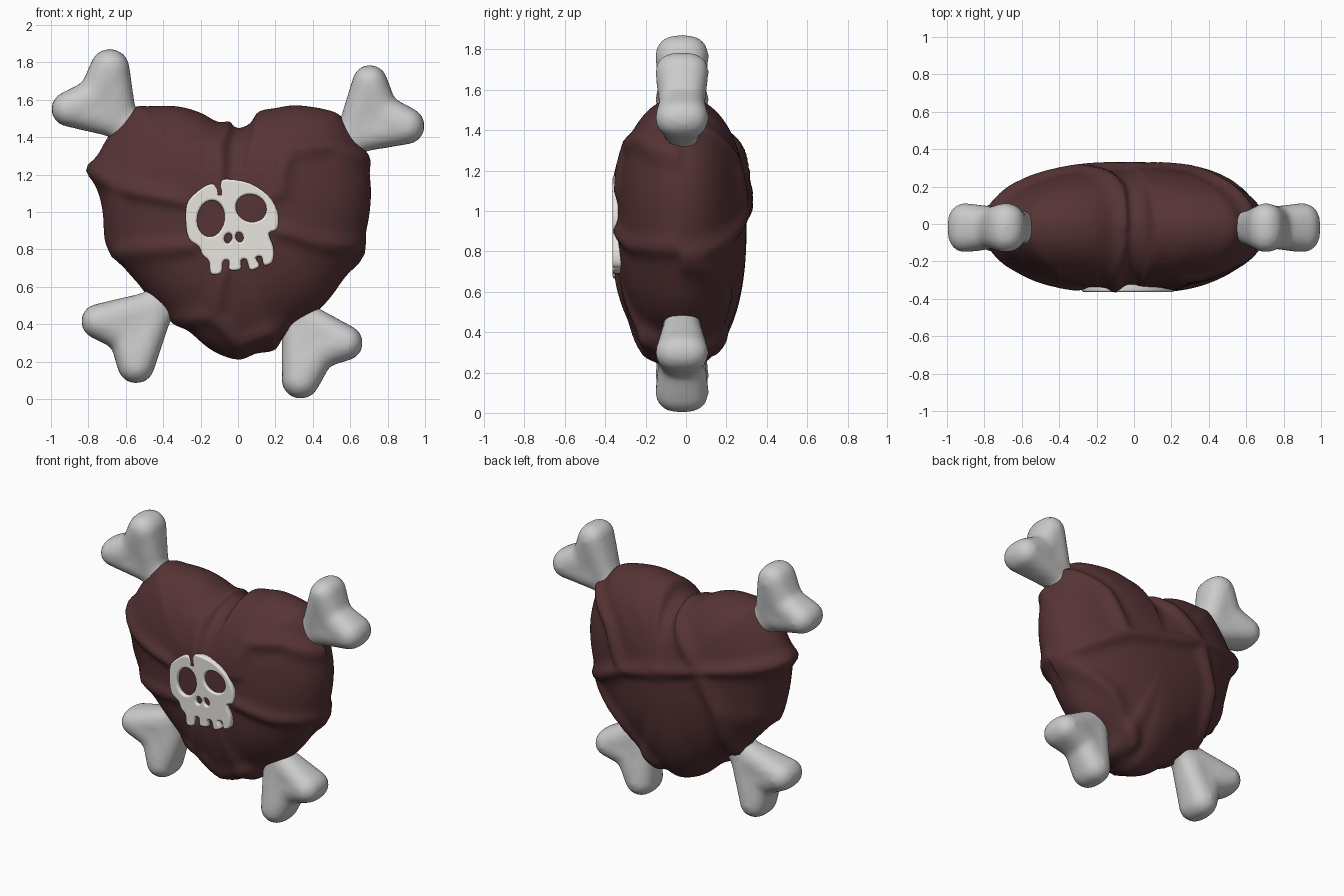
import bpy, bmesh, math
from mathutils import Vector, Matrix

if "Cube" in bpy.data.objects:
    bpy.data.objects.remove(bpy.data.objects["Cube"])


def material(name, rgb):
    m = bpy.data.materials.new(name)
    m.diffuse_color = (*rgb, 1)
    m.use_nodes = True
    m.node_tree.nodes["Principled BSDF"].inputs["Base Color"].default_value = m.diffuse_color
    return m


def add_object(name, me, mat=None):
    for p in me.polygons:
        p.use_smooth = True
    ob = bpy.data.objects.new(name, me)
    bpy.context.collection.objects.link(ob)
    if mat:
        me.materials.append(mat)
    return ob


def spline(pts, n):
    """Closed Catmull-Rom through 2D points, n samples per span."""
    P = [Vector(p) for p in pts]
    out = []
    for i in range(len(P)):
        a, b, c, d = (P[(i + k) % len(P)] for k in (-1, 0, 1, 2))
        for j in range(n):
            t = j / n
            out.append(.5 * (2 * b + (c - a) * t + (2 * a - 5 * b + 4 * c - d) * t * t
                             + (3 * b - a - 3 * c + d) * t ** 3))
    return out


cloth = material("maroon_cloth", (0.095, 0.034, 0.036))

# --- heart cushion: outline inflated to front and back ---
outline = [(-.02, 1.44), (.06, 1.47), (.11, 1.535), (.2, 1.555), (.32, 1.57), (.5, 1.54), (.57, 1.49),
           (.63, 1.4), (.68, 1.3), (.71, 1.14), (.70, .97), (.66, .82), (.59, .69),
           (.5, .55), (.4, .45), (.26, .36), (.2, .265), (.1, .245), (0, .21), (-.14, .26),
           (-.27, .37), (-.38, .46), (-.5, .58), (-.66, .77), (-.7, .92), (-.74, 1.08),
           (-.78, 1.22), (-.73, 1.34), (-.66, 1.45), (-.56, 1.555), (-.48, 1.565),
           (-.33, 1.565), (-.2, 1.53), (-.09, 1.465)]
ring = spline(outline, 5)
centre, Y0, RINGS = Vector((-.02, .95)), -.02, 34
FRONT, BACK = .325, .32
bm = bmesh.new()
loops = []
for k in range(1, 2 * RINGS):
    s = k / RINGS - 1                       # -1 front pole, +1 back pole
    t = math.cos(s * math.pi / 2)
    y = Y0 + math.copysign((FRONT if s < 0 else BACK) * (1 - t ** 2.5) ** .5, s)
    loops.append([bm.verts.new((p.x, y, p.y)) for p in (centre + (q - centre) * t for q in ring)])
N = len(ring)
for a, b in zip(loops, loops[1:]):
    for i in range(N):
        j = (i + 1) % N
        bm.faces.new((a[i], a[j], b[j], b[i]))
for loop, y in ((loops[0], Y0 - FRONT), (loops[-1], Y0 + BACK)):
    pole = bm.verts.new((centre.x, y, centre.y))
    for i in range(N):
        bm.faces.new((loop[i], loop[(i + 1) % N], pole))
bmesh.ops.recalc_face_normals(bm, faces=bm.faces)
bm.normal_update()

# raised cloth folds, as x/z paths on the front and the back
front = [[(-.05, 1.47), (-.1, 1.35), (-.1, 1.1)],
         [(-.78, 1.23), (-.64, 1.13), (-.3, 1.06)],
         [(-.64, 1.13), (-.7, .78), (-.25, .82)],
         [(-.08, .68), (-.13, .45)],
         [(-.34, .42), (-.13, .45), (0, .3), (.22, .38)],
         [(.22, .9), (.45, .83), (.68, .82)],
         [(.22, 1.1), (.26, 1.33), (.5, 1.35), (.71, 1.27)]]
back = [[(-.05, 1.47), (-.08, 1.38), (-.3, 1.13)],
        [(-.8, 1.23), (-.5, 1.17), (-.3, 1.13), (.3, .98), (.7, .76)],
        [(.62, .76), (.35, .58), (.12, .32)],
        [(-.3, 1.13), (-.42, .85), (-.44, .52)],
        [(.3, .98), (.42, 1.25), (.62, 1.4)]]


def segments(paths):
    return [(*a, b[0] - a[0], b[1] - a[1]) for p in paths for a, b in zip(p, p[1:])]


front, back = segments(front), segments(back)


def fold_height(v):
    x, _, z = v.co
    is_front = v.co.y < Y0
    best = 9
    for ax, az, dx, dz in (front if is_front else back):
        f = min(1, max(0, ((x - ax) * dx + (z - az) * dz) / (dx * dx + dz * dz)))
        best = min(best, (x - ax - f * dx) ** 2 + (z - az - f * dz) ** 2)
    return (.028 if is_front else .038) * math.exp(-best / .042 ** 2)


moves = [(v, v.normal * fold_height(v)) for v in bm.verts]
for v, d in moves:
    v.co += d
me = bpy.data.meshes.new("heart_cushion")
bm.to_mesh(me)
bm.free()
heart = add_object("heart_cushion", me, cloth)
sm = heart.modifiers.new("soften", 'SMOOTH')
sm.factor, sm.iterations = .5, 2

# --- bone ends: chains of blunt blobs fused by remeshing ---
bm = bmesh.new()
bmesh.ops.create_uvsphere(bm, u_segments=16, v_segments=10, radius=1)
bm.verts.index_update()
BLOB = [(v.co.x, math.copysign(abs(v.co.y) ** .7, v.co.y), v.co.z) for v in bm.verts]
BLOB_FACES = [[v.index for v in f.verts] for f in bm.faces]
bm.free()


def chain(verts, faces, a, b, steps=6):
    """a, b = (x, z, radius, depth radius)."""
    for i in range(steps + 1):
        x, z, r, d = (p + (q - p) * i / steps for p, q in zip(a, b))
        n = len(verts)
        verts += [(x + r * u, Y0 + d * v, z + r * w) for u, v, w in BLOB]
        faces += [[n + k for k in f] for f in BLOB_FACES]


bones = {"upper_left": [(-.45, 1.34), (-.645, 1.5), (-.685, 1.765, .108), (-.905, 1.55, .095)],
         "upper_right": [(.45, 1.28), (.63, 1.42), (.705, 1.69, .097), (.9, 1.46, .1)],
         "lower_left": [(-.32, .6), (-.45, .475), (-.545, .185, .103), (-.745, .415, .095)],
         "lower_right": [(.25, .56), (.335, .42), (.335, .105, .105), (.575, .3, .095)]}
for name, (root, neck, ka, kb) in bones.items():
    verts, faces = [], []
    R, K = (*root, .105, .09), (*neck, .105, .094)
    A, B = (*ka, .135), (*kb, .135)
    hub = ((Vector(ka[:2]) + Vector(kb[:2])) * .5).lerp(Vector(neck), .3)
    H = (hub.x, hub.y, .11, .115)
    for a, b in ((R, K), (K, A), (K, B), (A, H), (H, B), (K, H)):
        chain(verts, faces, a, b)
    me = bpy.data.meshes.new("bone_" + name)
    me.from_pydata(verts, [], faces)
    ob = add_object("bone_" + name, me)
    rm = ob.modifiers.new("fuse", 'REMESH')
    rm.mode, rm.voxel_size, rm.use_smooth_shade = 'VOXEL', .016, True
    sm = ob.modifiers.new("soften", 'SMOOTH')
    sm.factor, sm.iterations = .5, 15

# --- skull badge: filled curve with sockets, rounded edges ---
def oval(cx, cz, rx, rz, tilt=0):
    out = []
    for i in range(24):
        a = i * math.tau / 24
        x, z = rx * math.cos(a), rz * math.sin(a)
        out.append((cx + x * math.cos(tilt) - z * math.sin(tilt),
                    cz + x * math.sin(tilt) + z * math.cos(tilt)))
    return out


skull = [(-.28, .97), (-.265, 1.06), (-.19, 1.13), (-.135, 1.15), (-.105, 1.125), (-.09, 1.165),
         (-.05, 1.175), (.06, 1.155), (.16, 1.09), (.213, 1.0), (.21, .91), (.165, .885),
         (.19, .81), (.185, .735), (.14, .715), (.125, .76), (.095, .755), (.115, .71),
         (.065, .69), (.045, .745), (.015, .74), (.015, .695), (-.045, .69), (-.05, .74),
         (-.08, .735), (-.09, .675), (-.145, .67), (-.155, .735), (-.19, .77), (-.21, .815),
         (-.265, .86)]
cu = bpy.data.curves.new("skull_badge", 'CURVE')
cu.dimensions, cu.fill_mode = '2D', 'BOTH'
cu.extrude, cu.bevel_depth, cu.bevel_resolution, cu.offset = .028, .011, 2, -.011
shapes = [[tuple(p) for p in spline(skull, 3)], oval(-.145, .965, .073, .098, -.15),
          oval(.07, 1.02, .083, .073, -.35), oval(-.053, .86, .02, .027, -.3),
          oval(.008, .865, .02, .027, .3)]
for pts in shapes:
    sp = cu.splines.new('POLY')
    sp.points.add(len(pts) - 1)
    sp.use_cyclic_u = True
    for p, (x, z) in zip(sp.points, pts):
        p.co = (x, z, 0, 1)
tmp = bpy.data.objects.new("skull_curve", cu)
bpy.context.collection.objects.link(tmp)
bpy.context.view_layer.update()
me = bpy.data.meshes.new_from_object(tmp.evaluated_get(bpy.context.evaluated_depsgraph_get()))
bpy.data.objects.remove(tmp)
me.materials.clear()
me.transform(Matrix.Translation((0, -.324, 0)) @ Matrix.Rotation(math.pi / 2, 4, 'X'))
badge = bpy.data.objects.new("skull_badge", me)
bpy.context.collection.objects.link(badge)
bpy.context.view_layer.objects.active = badge
badge.select_set(True)
bpy.ops.object.shade_smooth_by_angle(angle=math.radians(40))
me.materials.append(material("pale_bone", (.82, .79, .75)))
